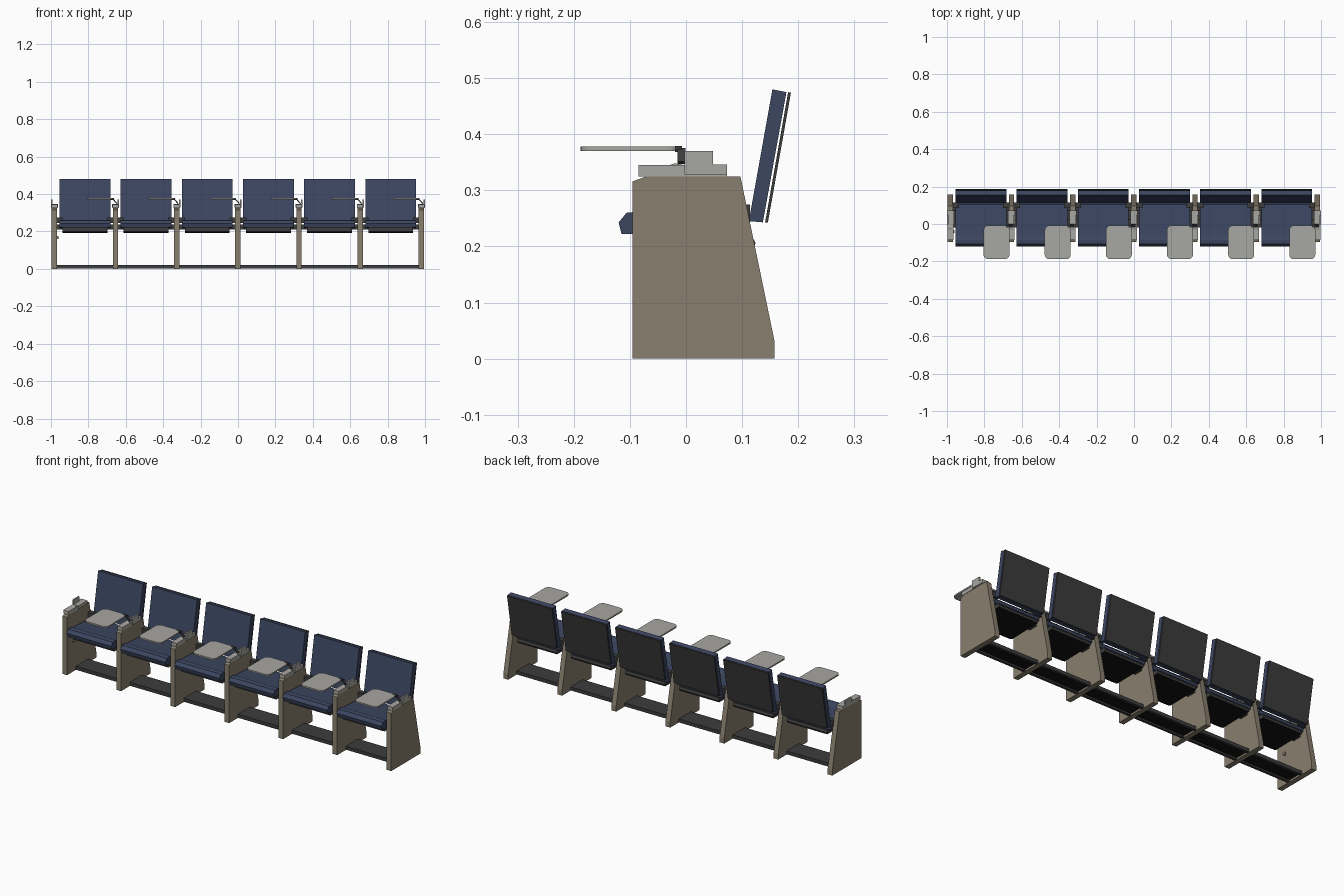
import bpy, bmesh
from math import sin, cos, pi
from mathutils import Vector

old = bpy.data.objects.get("Cube")
if old:
    bpy.data.objects.remove(old, do_unlink=True)


def material(name, r, g, b):
    m = bpy.data.materials.new(name)
    m.use_nodes = True
    m.diffuse_color = (r, g, b, 1)
    m.node_tree.nodes["Principled BSDF"].inputs["Base Color"].default_value = (r, g, b, 1)
    return m


BLUE = material("blue_fabric", 0.045, 0.062, 0.12)
BEIGE = material("beige_panel", 0.25, 0.212, 0.157)
GREY = material("light_grey_plastic", 0.39, 0.385, 0.36)
DARK = material("dark_grey_shell", 0.045, 0.045, 0.045)
BLACK = material("black_underside", 0.006, 0.006, 0.006)


def prism(name, points, start, depth, mat, axis="x"):
    """Extrude a closed outline: (y, z) along x, or (x, y) along z."""
    bm = bmesh.new()
    if axis == "x":
        verts = [bm.verts.new((start, a, b)) for a, b in points]
        step = Vector((depth, 0, 0))
    else:
        verts = [bm.verts.new((a, b, start)) for a, b in points]
        step = Vector((0, 0, depth))
    face = bm.faces.new(verts)
    ext = bmesh.ops.extrude_face_region(bm, geom=[face])
    moved = [g for g in ext["geom"] if isinstance(g, bmesh.types.BMVert)]
    bmesh.ops.translate(bm, verts=moved, vec=step)
    bmesh.ops.recalc_face_normals(bm, faces=bm.faces)
    mesh = bpy.data.meshes.new(name)
    bm.to_mesh(mesh)
    bm.free()
    mesh.materials.append(mat)
    obj = bpy.data.objects.new(name, mesh)
    bpy.context.collection.objects.link(obj)
    return obj


def box(name, x0, x1, y0, y1, z0, z1, mat):
    return prism(name, [(y0, z0), (y1, z0), (y1, z1), (y0, z1)], x0, x1 - x0, mat)


def rounded_rect(x0, x1, y0, y1, r, steps=5):
    corners = [(x1 - r, y1 - r), (x0 + r, y1 - r), (x0 + r, y0 + r), (x1 - r, y0 + r)]
    return [(cx + r * cos((q + i / steps) * pi / 2), cy + r * sin((q + i / steps) * pi / 2))
            for q, (cx, cy) in enumerate(corners) for i in range(steps + 1)]


PITCH = 0.327
FIRST = -0.982
SEATS = 6

PANEL = [(-0.095, 0), (0.158, 0), (0.158, 0.03), (0.097, 0.325), (-0.07, 0.325), (-0.095, 0.316)]
CUSHION = [(-0.12, 0.243), (-0.106, 0.26), (-0.085, 0.262), (-0.06, 0.254), (0.105, 0.245),
           (0.112, 0.235), (0.11, 0.218), (-0.09, 0.222), (-0.115, 0.222)]
PAN = [(-0.085, 0.221), (0.118, 0.217), (0.124, 0.206), (0.12, 0.196), (-0.07, 0.192), (-0.085, 0.2)]
BACK = [(0.112, 0.245), (0.154, 0.48), (0.179, 0.475), (0.137, 0.243)]
SHELL = [(0.141, 0.243), (0.182, 0.475), (0.187, 0.474), (0.146, 0.243)]
BUMP = [(-0.03, 0.345), (-0.02, 0.348), (-0.003, 0.345)]

# Side panels with their armrests
for i in range(SEATS + 1):
    x = FIRST + i * PITCH
    prism(f"side_panel_{i}", PANEL, x - 0.014, 0.028, BEIGE)
    box(f"armrest_{i}", x - 0.016, x + 0.016, -0.085, 0.073, 0.325, 0.345, GREY)
    box(f"armrest_block_{i}", x - 0.018, x + 0.02, -0.003, 0.073, 0.328, 0.346, GREY)
    prism(f"armrest_bump_{i}", BUMP, x - 0.012, 0.024, GREY)
    # Upright hinge plate, on the outer side at the ends
    px = x - 0.018 if i == 0 else x + 0.012
    box(f"hinge_plate_{i}", px, px + 0.008, -0.003, 0.048, 0.345, 0.37, GREY)

# Seats
for i in range(SEATS):
    x = FIRST + (i + 0.5) * PITCH
    prism(f"seat_cushion_{i}", CUSHION, x - 0.136, 0.272, BLUE)
    pan = prism(f"seat_pan_{i}", PAN, x - 0.12, 0.24, DARK)
    pan.data.materials.append(BLACK)
    for f in pan.data.polygons:
        f.material_index = int(f.normal.z < -0.8)
    prism(f"backrest_{i}", BACK, x - 0.136, 0.272, BLUE)
    prism(f"back_shell_{i}", SHELL, x - 0.136, 0.272, DARK)
    # Pivots and back brackets joining the seat to the panels
    for s in (-1, 1):
        a, b = sorted((x + s * 0.118, x + s * 0.152))
        box(f"seat_pivot_{i}_{s}", a, b, 0.025, 0.075, 0.21, 0.238, DARK)
        box(f"back_bracket_{i}_{s}", a, b, 0.085, 0.114, 0.245, 0.275, DARK)

    # Folding tablet and its tilted arm
    prism(f"tablet_{i}", rounded_rect(x + 0.014, x + 0.153, -0.188, -0.008, 0.025),
          0.37, 0.008, GREY, "z")
    arm = box(f"tablet_arm_{i}", -0.016, 0.016, -0.007, 0.007, -0.003, 0.003, DARK)
    arm.location = (x + 0.161, -0.008, 0.361)
    arm.rotation_euler = (0, 0.85, 0)
    box(f"tablet_clip_{i}", x + 0.135, x + 0.155, -0.02, -0.007, 0.368, 0.379, DARK)

# Floor channel, open underneath
ends = (FIRST, FIRST + SEATS * PITCH)
box("floor_rail_top", *ends, -0.02, 0.085, 0.014, 0.02, DARK)
box("floor_rail_lining", *ends, -0.006, 0.071, 0.01, 0.0139, BLACK)
for name, y in (("front", -0.02), ("back", 0.071)):
    box(f"floor_rail_{name}_lip", *ends, y, y + 0.014, 0.001, 0.0145, DARK)

# Bolt on the inner face of the end panel
bolt = [(-0.04 + 0.009 * cos(a * pi / 6), 0.168 + 0.009 * sin(a * pi / 6)) for a in range(12)]
prism("panel_bolt", bolt, FIRST + 0.013, 0.008, BEIGE)
